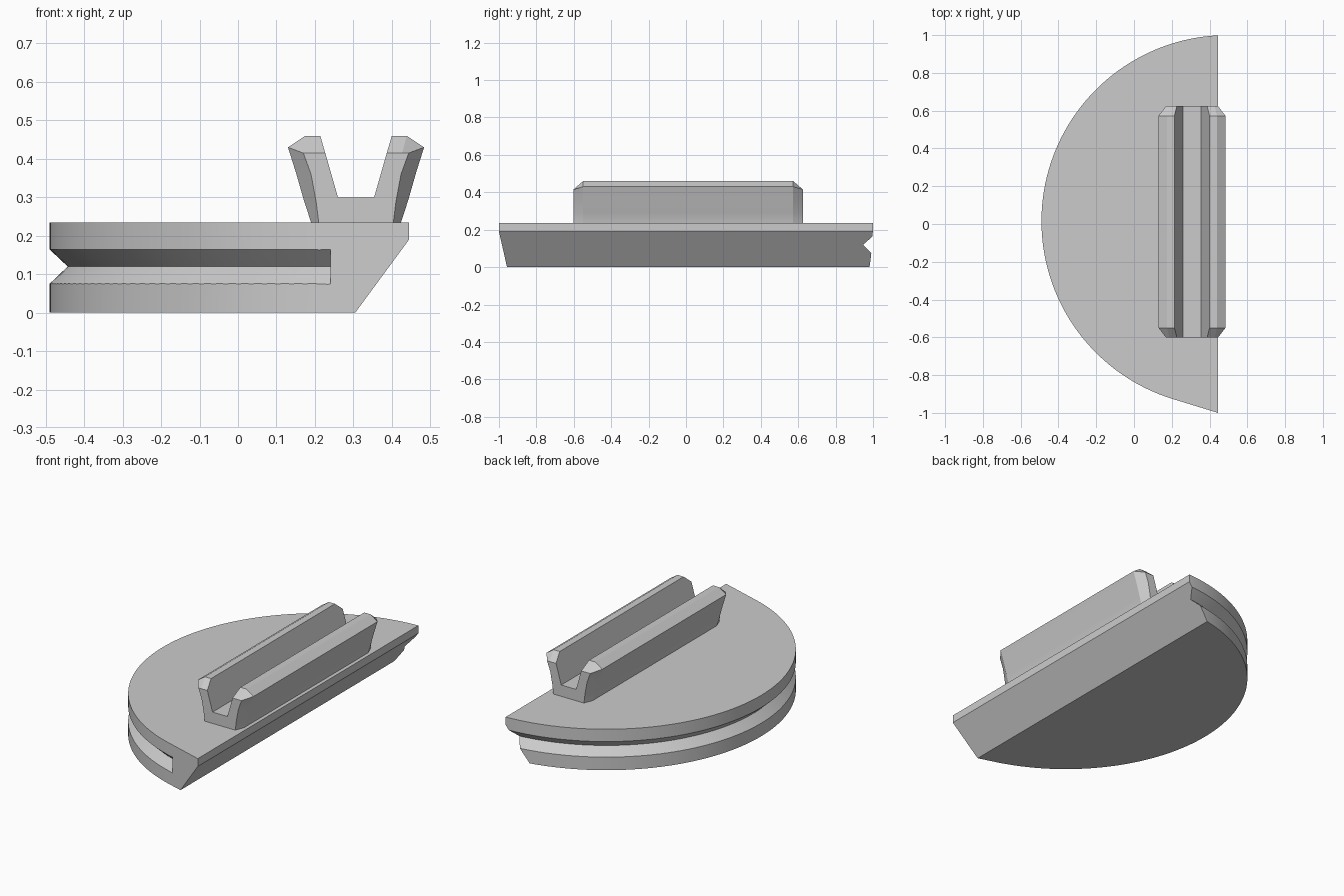
import bpy, bmesh
from math import sin, cos, radians
from mathutils import Vector

cube = bpy.data.objects.get("Cube")
if cube:
    bpy.data.objects.remove(cube, do_unlink=True)

# Material
grey = bpy.data.materials.new("light_grey")
grey.use_nodes = True
colour = (0.6, 0.6, 0.6, 1)
grey.diffuse_color = colour
grey.node_tree.nodes["Principled BSDF"].inputs["Base Color"].default_value = colour

CX, CY, R = 0.495, 0.015, 0.985
TOP = 0.235


def finish(name, bm):
    bmesh.ops.recalc_face_normals(bm, faces=bm.faces)
    mesh = bpy.data.meshes.new(name)
    bm.to_mesh(mesh)
    bm.free()
    obj = bpy.data.objects.new(name, mesh)
    bpy.context.collection.objects.link(obj)
    mesh.materials.append(grey)
    return obj


def loft(name, rings):
    """Skin a row of closed sections and cap both ends."""
    bm = bmesh.new()
    rows = [[bm.verts.new(p) for p in ring] for ring in rings]
    for a, b in zip(rows, rows[1:]):
        for i in range(len(a)):
            j = (i + 1) % len(a)
            bm.faces.new((a[i], a[j], b[j], b[i]))
    bm.faces.new(rows[0])
    bm.faces.new(rows[-1])
    return finish(name, bm)


def arc(start, end, steps):
    return [radians(start + (end - start) * i / steps) for i in range(steps + 1)]


def activate(obj):
    bpy.ops.object.select_all(action="DESELECT")
    obj.select_set(True)
    bpy.context.view_layer.objects.active = obj


# Half-disc plate with a short straight run at the front
outline = [(CX + R * cos(a), CY + R * sin(a)) for a in arc(92.9, 252.9, 72)]
outline.append((0.445, -1.0))
bm = bmesh.new()
base = bm.faces.new([bm.verts.new((x, y, 0)) for x, y in outline])
ext = bmesh.ops.extrude_face_region(bm, geom=[base])
for v in ext["geom"]:
    if isinstance(v, bmesh.types.BMVert):
        v.co.z = TOP

# Undercut of the straight side
cut = bmesh.ops.bisect_plane(
    bm, geom=bm.verts[:] + bm.edges[:] + bm.faces[:], clear_outer=True,
    plane_co=(0.305, 0, 0), plane_no=Vector((0.19, 0, -0.14)).normalized())
bmesh.ops.holes_fill(bm, edges=[e for e in bm.edges if e.is_boundary])
plate = finish("half_disc_plate", bm)

# V groove round the rim: open at the back, closed at the front
section = [(R - 0.047, 0.12), (R + 0.02, 0.056), (R + 0.02, 0.183)]
rings = [[(CX + r * cos(a), CY + r * sin(a), z) for r, z in section]
         for a in arc(84, 255, 76)]
rings[-1] = [(0.24, y, z) for x, y, z in rings[-1]]
cutter = loft("groove_cutter", rings)
cutter.hide_render = True
mod = plate.modifiers.new("groove", "BOOLEAN")
mod.operation = "DIFFERENCE"
mod.solver = "EXACT"
mod.object = cutter
activate(plate)
bpy.ops.object.modifier_apply(modifier=mod.name)
bpy.data.objects.remove(cutter, do_unlink=True)

# Flared U-shaped clip with bevelled ends; half sections are mirrored
full = [(0.047, 0.30), (0.093, 0.46), (0.132, 0.46), (0.177, 0.43),
        (0.155, 0.36), (0.135, 0.29), (0.117, TOP), (0.117, 0.225)]
end = [(0.047, 0.30), (0.08, 0.415), (0.12, 0.415), (0.137, 0.415),
       (0.117, 0.36), (0.104, 0.29), (0.097, TOP), (0.097, 0.225)]


def clip_ring(half, y):
    both = half + [(-x, z) for x, z in reversed(half)]
    return [(0.307 + x, y, z) for x, z in both]


clip = loft("channel_clip", [clip_ring(end, -0.602), clip_ring(full, -0.55),
                             clip_ring(full, 0.573), clip_ring(end, 0.625)])

for obj in (plate, clip):
    activate(obj)
    bpy.ops.object.shade_smooth_by_angle(angle=radians(20))
